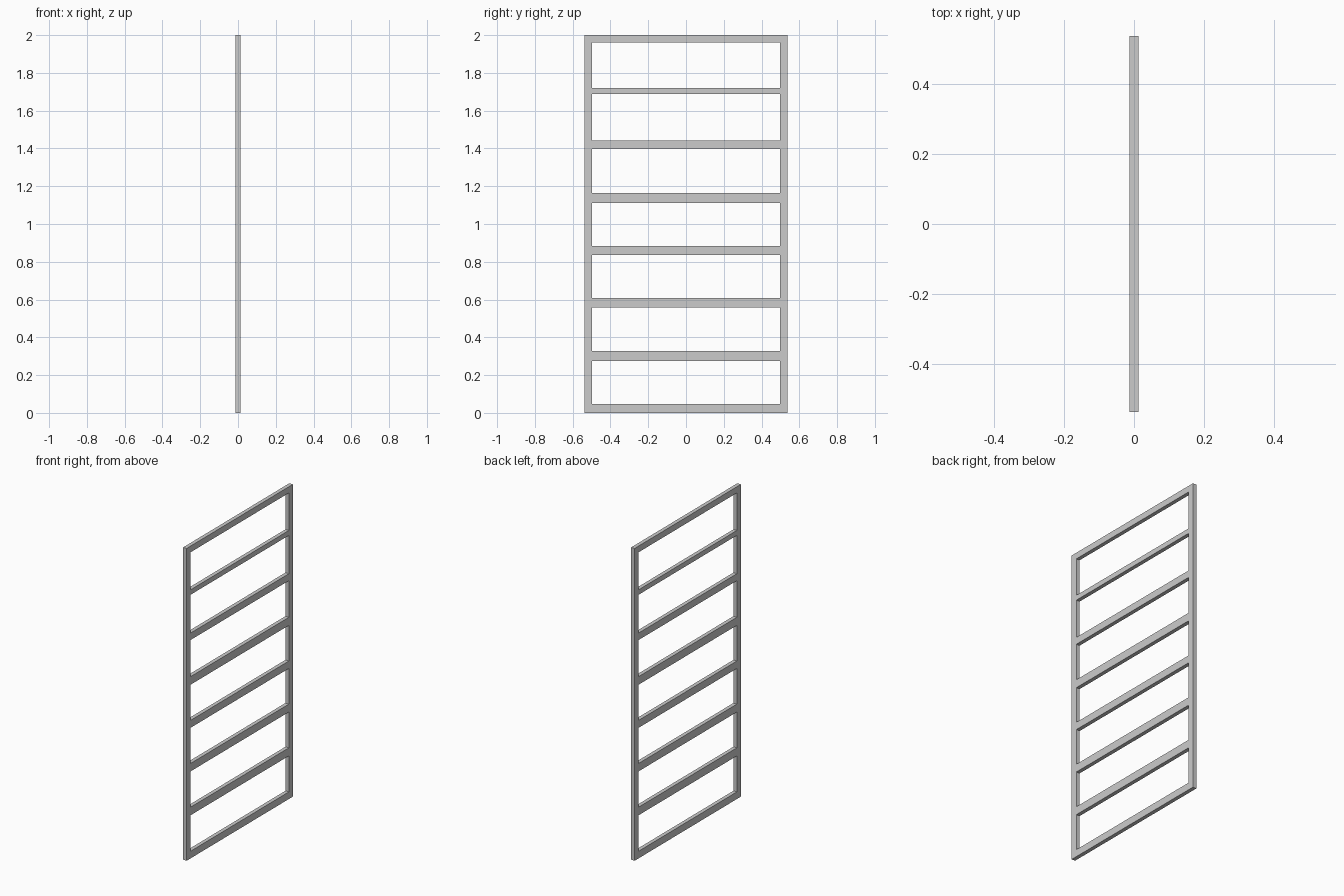
import bpy, bmesh

if "Cube" in bpy.data.objects:
    bpy.data.objects.remove(bpy.data.objects["Cube"])

T = 0.0125            # half thickness
OUT, INN = 0.5375, 0.497   # outer and inner half widths


def mesh_object(name, bm):
    bmesh.ops.recalc_face_normals(bm, faces=bm.faces)
    me = bpy.data.meshes.new(name)
    bm.to_mesh(me)
    bm.free()
    ob = bpy.data.objects.new(name, me)
    bpy.context.collection.objects.link(ob)


def extrude_x(bm):
    res = bmesh.ops.extrude_face_region(bm, geom=bm.faces[:], use_keep_orig=True)
    verts = [g for g in res["geom"] if isinstance(g, bmesh.types.BMVert)]
    bmesh.ops.translate(bm, verts=verts, vec=(2 * T, 0, 0))


def rect(bm, y, z0, z1):
    return [bm.verts.new((-T, a, b)) for a, b in
            ((-y, z0), (y, z0), (y, z1), (-y, z1))]


# Outer frame: rectangular ring with mitred corners
bm = bmesh.new()
o = rect(bm, OUT, 0, 2)
i = rect(bm, INN, 0.046, 1.96)
for k in range(4):
    n = (k + 1) % 4
    bm.faces.new((o[k], o[n], i[n], i[k]))
extrude_x(bm)
mesh_object("outer_frame", bm)

# Rungs between the side posts (bottom, top heights)
rungs = [(0.276, 0.328), (0.557, 0.608), (0.836, 0.884),
         (1.112, 1.164), (1.398, 1.443), (1.688, 1.72)]
for k, (z0, z1) in enumerate(rungs):
    bm = bmesh.new()
    bm.faces.new(rect(bm, INN, z0, z1))
    extrude_x(bm)
    mesh_object(f"rung_{k + 1}", bm)
